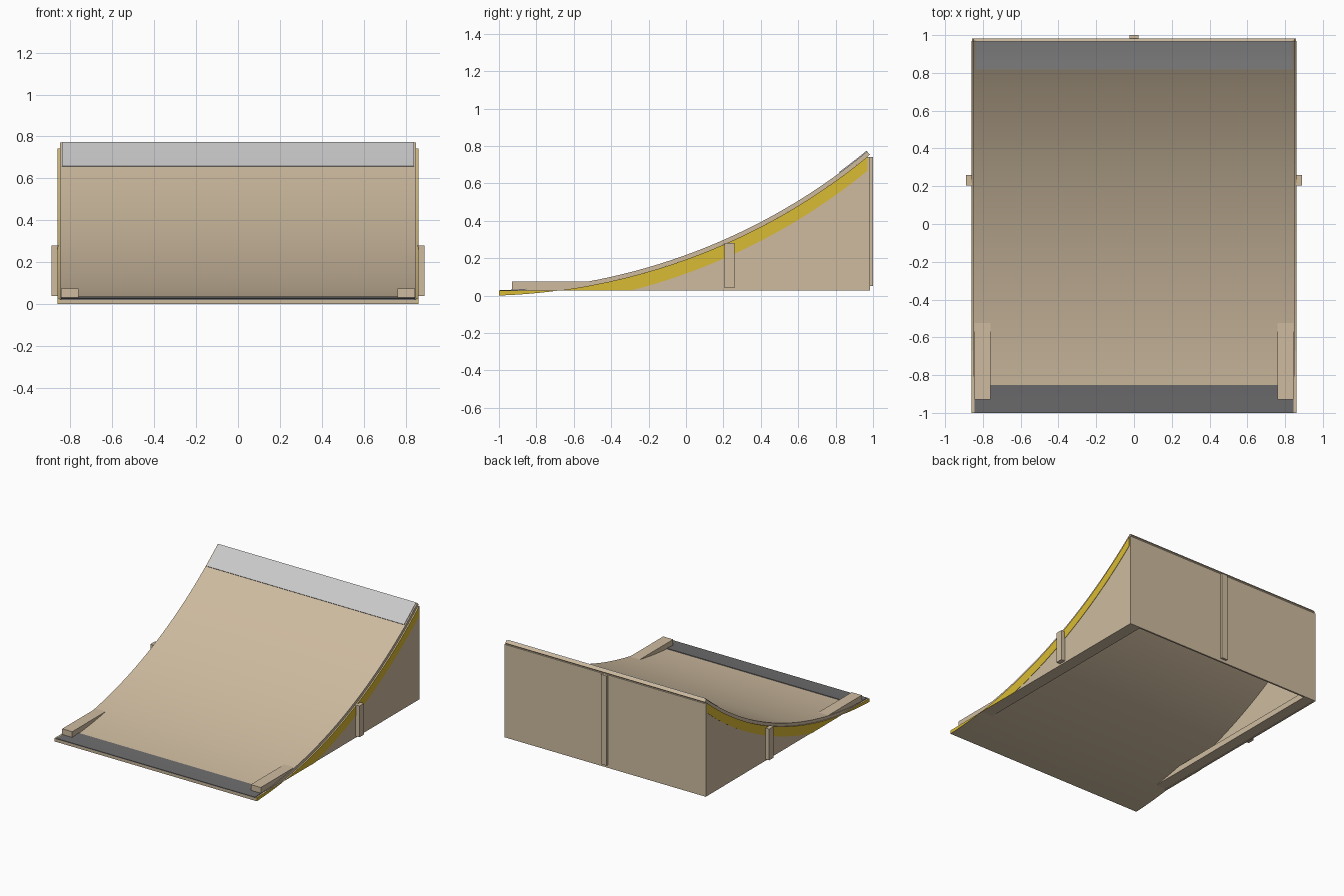
import bpy, bmesh, math

if "Cube" in bpy.data.objects:
    bpy.data.objects.remove(bpy.data.objects["Cube"])

def material(name, rgb):
    m = bpy.data.materials.new(name)
    m.diffuse_color = (*rgb, 1)
    m.use_nodes = True
    m.node_tree.nodes["Principled BSDF"].inputs["Base Color"].default_value = m.diffuse_color
    return m

WOOD = material("plywood tan", (0.62, 0.50, 0.35))
YELLOW = material("edge yellow", (0.70, 0.50, 0.035))
STEEL = material("light steel", (0.58, 0.58, 0.58))
DARK = material("dark steel", (0.15, 0.15, 0.155))

# Riding curve: circular arc starting at y = -1, z = 0 with a slight slope
R, A0 = 3.293, math.radians(2)

def angle_at(y):
    return math.asin((y + 1) / R + math.sin(A0))

def arc(y0, y1, n, lift=0.0):
    """Points (y, z) along the arc, lifted along its normal."""
    a, b = angle_at(y0), angle_at(y1)
    pts = []
    for i in range(n + 1):
        t = a + (b - a) * i / n
        r = R - lift
        pts.append((-1 - R * math.sin(A0) + r * math.sin(t),
                    R * math.cos(A0) - r * math.cos(t)))
    return pts

def prism(name, outline, x0, x1, mat, smooth=False):
    """Extrude a (y, z) outline from x0 to x1."""
    bm = bmesh.new()
    face = bm.faces.new([bm.verts.new((x0, y, z)) for y, z in outline])
    ext = bmesh.ops.extrude_face_region(bm, geom=[face])
    for v in ext["geom"]:
        if isinstance(v, bmesh.types.BMVert):
            v.co.x = x1
    bmesh.ops.recalc_face_normals(bm, faces=bm.faces)
    me = bpy.data.meshes.new(name)
    bm.to_mesh(me)
    bm.free()
    me.materials.append(mat)
    ob = bpy.data.objects.new(name, me)
    bpy.context.collection.objects.link(ob)
    if smooth:
        bpy.ops.object.select_all(action='DESELECT')
        ob.select_set(True)
        bpy.context.view_layer.objects.active = ob
        bpy.ops.object.shade_smooth_by_angle(angle=math.radians(25))
    return ob

def box(name, x0, x1, y0, y1, z0, z1, mat):
    return prism(name, [(y0, z0), (y1, z0), (y1, z1), (y0, z1)], x0, x1, mat)

def band(y0, y1, n, low, high):
    """Closed outline between two offsets of the arc."""
    return arc(y0, y1, n, low) + arc(y0, y1, n, high)[::-1]

# Curved deck and the steel plates at its foot and lip
T = 0.023
prism("ramp_deck", band(-1, 0.983, 32, 0, T), -0.85, 0.85, WOOD, True)
prism("foot_plate", band(-1, -0.85, 3, T - 0.002, T + 0.005), -0.845, 0.845, DARK, True)
prism("lip_plate", band(0.835, 0.983, 3, T - 0.002, T + 0.005), -0.84, 0.84, STEEL, True)

# Back wall with its centre batten
BASE, CROSS, DROP = 0.027, -0.67, 0.075
box("back_wall", -0.857, 0.857, 0.97, 0.983, BASE, 0.742, WOOD)
box("back_batten", -0.025, 0.025, 0.975, 1.0, 0.05, 0.74, WOOD)

# Outlines of the side wall, its yellow stripe and the thin wedge at the foot
side = arc(CROSS, 0.97, 28) + [(0.97, BASE)]
wedge = arc(-1, CROSS, 6) + [(-1, BASE)]
curve = arc(CROSS, 0.97, 28)
stripe = curve + [(y, z - DROP) for y, z in reversed(curve) if z - DROP > BASE]
stripe.append((-0.265, BASE))
if stripe[-2][0] < -0.265:
    stripe[-1] = (stripe[-2][0] - 0.02, BASE)

for s, tag in ((1, "right"), (-1, "left")):
    prism("side_wall_" + tag, side, s * 0.845, s * 0.857, WOOD)
    prism("foot_wedge_" + tag, wedge, s * 0.848, s * 0.857, WOOD)
    prism("side_stripe_" + tag, stripe, s * 0.857, s * 0.86, YELLOW)
    prism("foot_stripe_" + tag, wedge, s * 0.857, s * 0.86, YELLOW)
    # Floor beam running through the foot of the deck
    box("floor_beam_" + tag, s * 0.76, s * 0.845, -0.93, 0.97, 0.03, 0.075, WOOD)
    box("side_batten_" + tag, s * 0.857, s * 0.89, 0.205, 0.26, 0.04, 0.28, WOOD)
